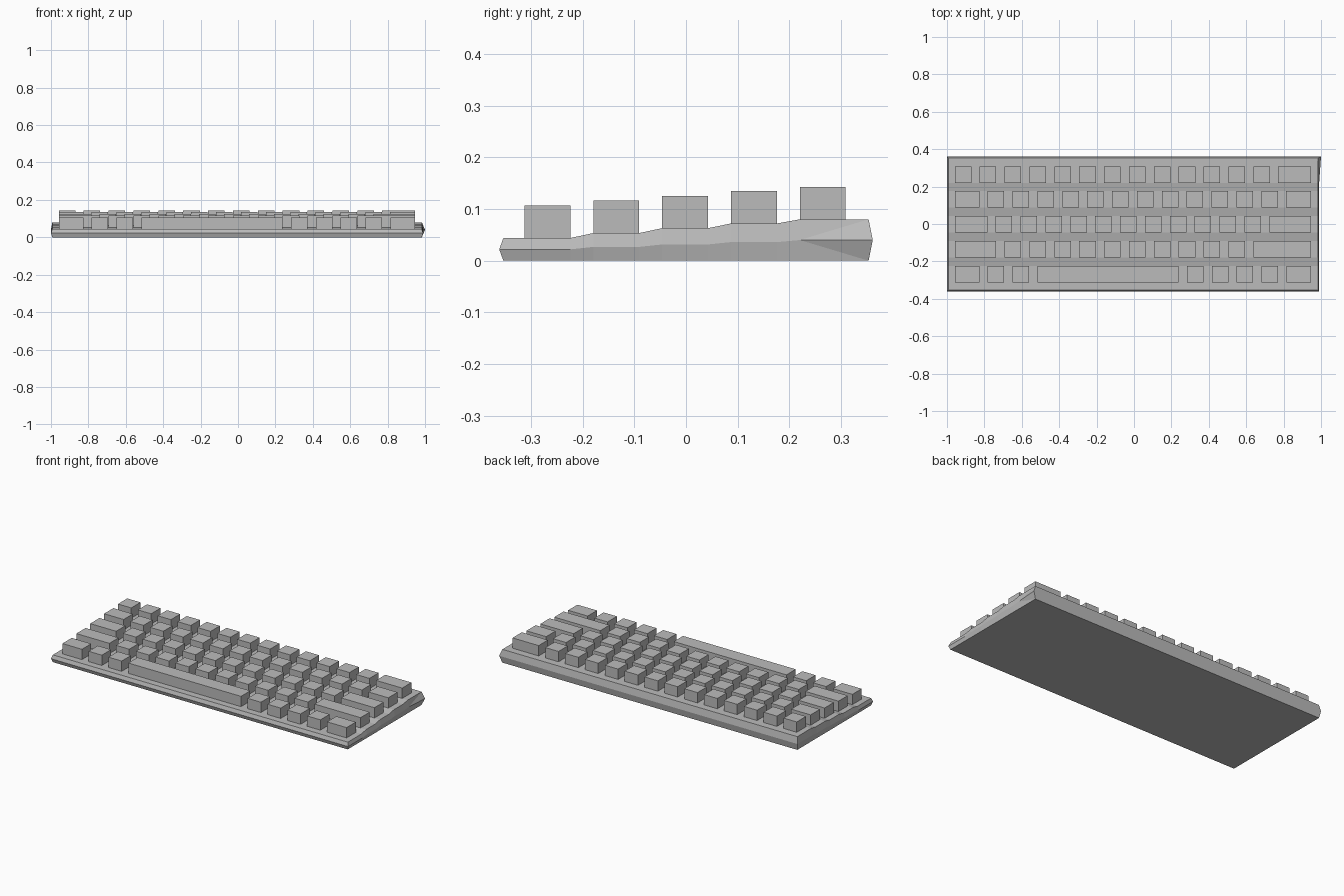
import bpy
import bmesh

cube = bpy.data.objects.get("Cube")
if cube:
    bpy.data.objects.remove(cube, do_unlink=True)

# One plain grey plastic for everything
grey = bpy.data.materials.new("grey plastic")
grey.use_nodes = True
colour = (0.5, 0.5, 0.5, 1)
grey.diffuse_color = colour
grey.node_tree.nodes["Principled BSDF"].inputs["Base Color"].default_value = colour

ROW_PITCH, KEY_PITCH = 0.133, 0.133
UNIT = 0.0885                  # side of a standard key
GAP = KEY_PITCH - UNIT
LEFT, RIGHT = -0.958, 0.946    # extent of the key field
FIRST_ROW = -0.312             # front edge of the front row
KEY_HEIGHT = 0.0625
STEP_Z = [0.044, 0.0535, 0.063, 0.072, 0.08]


def make_object(name, bm):
    bmesh.ops.recalc_face_normals(bm, faces=bm.faces)
    mesh = bpy.data.meshes.new(name)
    bm.to_mesh(mesh)
    bm.free()
    mesh.materials.append(grey)
    obj = bpy.data.objects.new(name, mesh)
    bpy.context.collection.objects.link(obj)
    return obj


def build_case():
    """Stepped tray: top, middle and bottom outlines, bulging at mid height."""
    # Side profile of the stepped top, front to back
    steps = []
    for i, z in enumerate(STEP_Z):
        front = FIRST_ROW + i * ROW_PITCH
        steps += [(front, z), (front + UNIT, z)]
    steps[0] = (-0.353, STEP_Z[0])
    steps[-1] = (0.353, STEP_Z[-1])

    bm = bmesh.new()
    sides = []
    for x_in, x_out in ((-0.993, -1.0), (0.983, 0.99)):
        top, mid, low = [], [], []
        for i, (y, z) in enumerate(steps):
            end = i in (0, len(steps) - 1)
            y_out = y + (0.008 if y > 0 else -0.008) * end
            # The back right corner flares out a little further
            flare = 0.01 if x_out > 0 and i == len(steps) - 1 else 0
            top.append(bm.verts.new((x_in, y, z)))
            mid.append(bm.verts.new((x_out + flare, y_out, z / 2)))
            low.append(bm.verts.new((x_in, y, 0)))
        sides.append((top, mid, low))

    # End walls, with the flared corner split into triangles
    for top, mid, low in sides:
        for i in range(len(steps) - 1):
            for rim in (top, low):
                if i == len(steps) - 2:
                    bm.faces.new((mid[i], rim[i], rim[i + 1]))
                    bm.faces.new((mid[i], rim[i + 1], mid[i + 1]))
                else:
                    bm.faces.new((mid[i], rim[i], rim[i + 1], mid[i + 1]))

    # Stepped top, underside, front and back walls
    (lt, lm, ll), (rt, rm, rl) = sides
    for i in range(len(steps) - 1):
        bm.faces.new((lt[i], rt[i], rt[i + 1], lt[i + 1]))
    bm.faces.new(ll + rl[::-1])
    for i in (0, -1):
        bm.faces.new((lt[i], lm[i], rm[i], rt[i]))
        bm.faces.new((lm[i], ll[i], rl[i], rm[i]))
    return make_object("case", bm)


def add_key(bm, x0, x1, y0, z0):
    """Plain box key, sunk slightly into the case."""
    verts = bmesh.ops.create_cube(bm, size=1)["verts"]
    for v in verts:
        v.co.x = x1 if v.co.x > 0 else x0
        v.co.y = y0 + UNIT if v.co.y > 0 else y0
        v.co.z = z0 + KEY_HEIGHT if v.co.z > 0 else z0 - 0.001


# Key widths per row, front to back; the last key fills up to the right edge
ROWS = [
    ("bottom_row_keys", [0.131] + [UNIT] * 2 + [0.755] + [UNIT] * 4),
    ("shift_row_keys", [0.2215] + [UNIT] * 10),
    ("home_row_keys", [0.174] + [UNIT] * 11),
    ("upper_row_keys", [0.131] + [UNIT] * 12),
    ("number_row_keys", [UNIT] * 13),
]

build_case()
for row, (name, widths) in enumerate(ROWS):
    bm = bmesh.new()
    y, z, x = FIRST_ROW + row * ROW_PITCH, STEP_Z[row], LEFT
    for width in widths:
        add_key(bm, x, x + width, y, z)
        x += width + GAP
    add_key(bm, x, RIGHT, y, z)
    make_object(name, bm)
